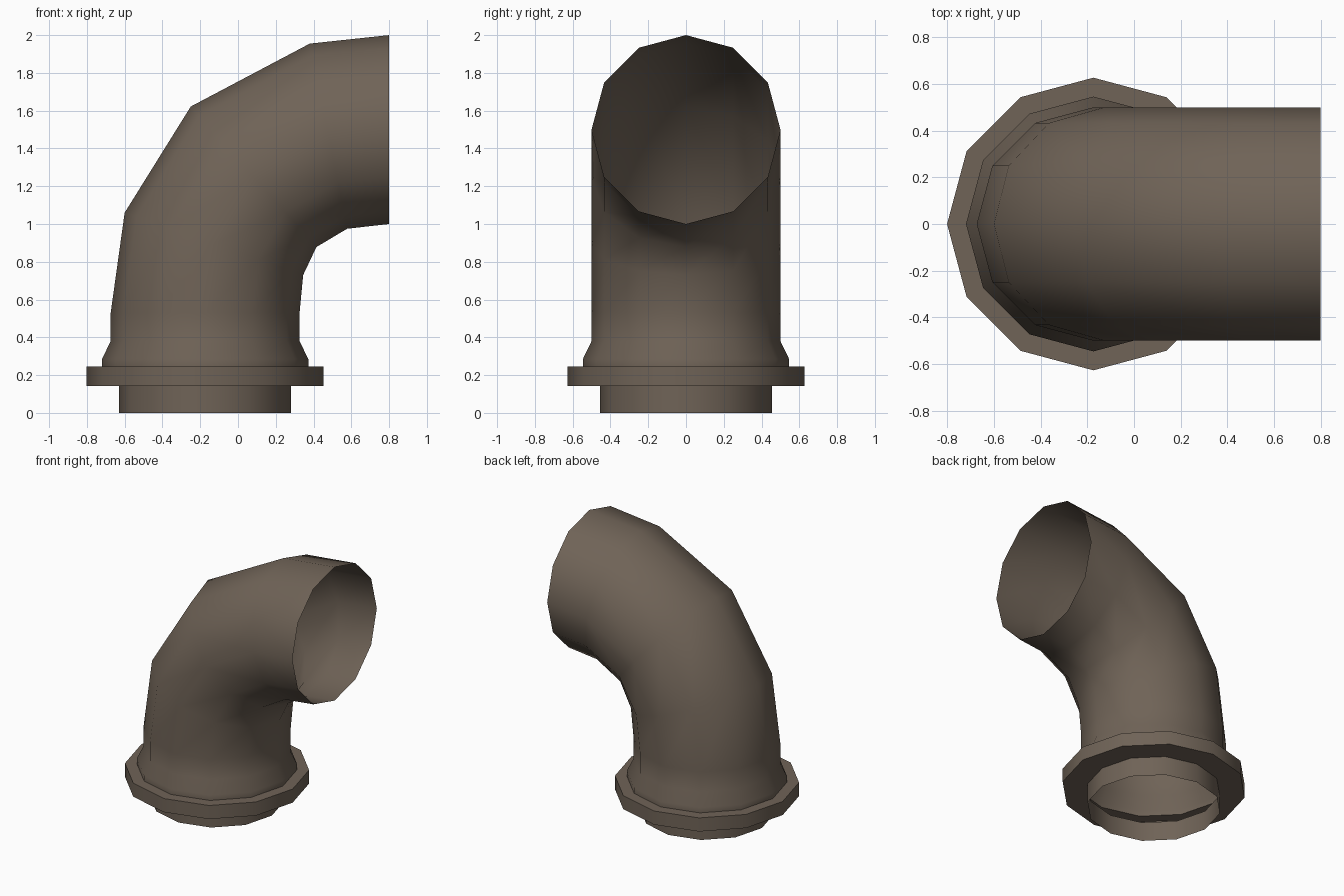
import bpy, bmesh, math
from mathutils import Vector

if "Cube" in bpy.data.objects:
    bpy.data.objects.remove(bpy.data.objects["Cube"])

SIDES = 12
CX = -0.174  # axis of the vertical part

paint = bpy.data.materials.new("brown_grey_metal")
paint.diffuse_color = (0.16, 0.125, 0.095, 1)
paint.use_nodes = True
paint.node_tree.nodes["Principled BSDF"].inputs["Base Color"].default_value = paint.diffuse_color

# Base spigot, flange and neck: (radius, height)
collar = [(0.455, 0.0), (0.455, 0.143), (0.627, 0.143), (0.627, 0.245),
          (0.546, 0.245), (0.546, 0.285), (0.5, 0.38), (0.5, 0.53)]
rings = [((CX - r, z), (CX + r, z), r) for r, z in collar]

# Bend: outer and inner points of each ring in the x-z plane
bend = [((-0.60, 1.06), (0.345, 0.73)), ((-0.25, 1.622), (0.415, 0.878)),
        ((0.38, 1.955), (0.578, 0.975)), ((0.80, 2.0), (0.80, 1.0))]
rings += [(o, i, 0.5) for o, i in bend]

# Skin the rings into one open, thin-walled pipe
bm = bmesh.new()
loops = []
for outer, inner, width in rings:
    o = Vector((outer[0], 0, outer[1]))
    i = Vector((inner[0], 0, inner[1]))
    mid, half = (o + i) / 2, (i - o) / 2
    loops.append([bm.verts.new(mid + half * math.cos(a) + Vector((0, width * math.sin(a), 0)))
                  for a in (2 * math.pi * k / SIDES for k in range(SIDES))])
for low, high in zip(loops, loops[1:]):
    for k in range(SIDES):
        n = (k + 1) % SIDES
        bm.faces.new((low[k], low[n], high[n], high[k]))

mesh = bpy.data.meshes.new("pipe_elbow")
bm.to_mesh(mesh)
bm.free()
mesh.materials.append(paint)
pipe = bpy.data.objects.new("pipe_elbow", mesh)
bpy.context.collection.objects.link(pipe)

# Smooth walls, sharp flange corners
bpy.context.view_layer.objects.active = pipe
pipe.select_set(True)
bpy.ops.object.shade_smooth_by_angle(angle=math.radians(40))
